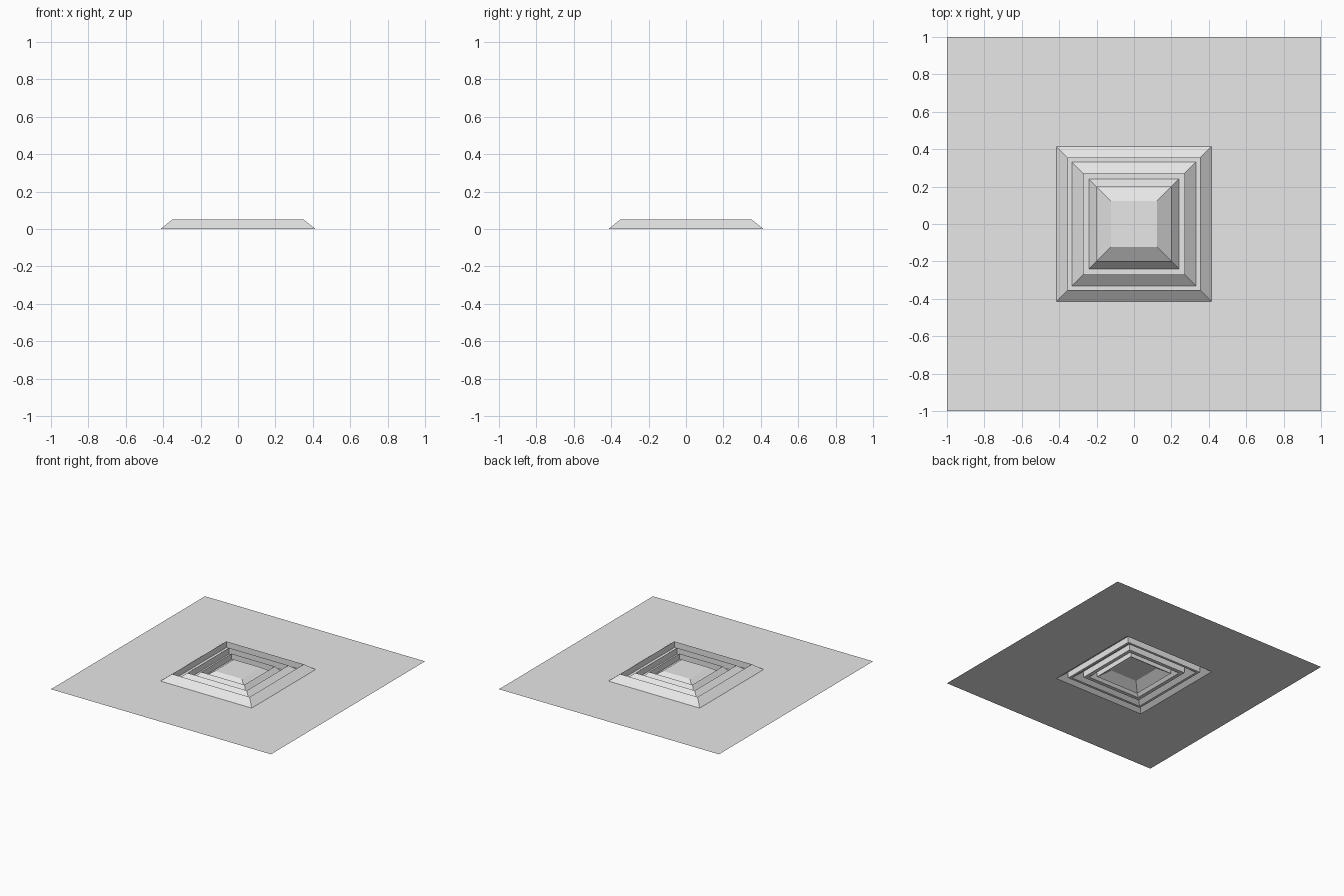
import bpy
import bmesh

cube = bpy.data.objects.get("Cube")
if cube:
    bpy.data.objects.remove(cube, do_unlink=True)

# Single plain grey
grey = bpy.data.materials.new("light_grey")
grey.use_nodes = True
colour = (0.8, 0.8, 0.8, 1)
grey.diffuse_color = colour
grey.node_tree.nodes["Principled BSDF"].inputs["Base Color"].default_value = colour

TOP = 0.05
SIGNS = [(-1, -1), (1, -1), (1, 1), (-1, 1)]


def square_part(name, profile, capped=False):
    """Bridge concentric squares given as (half width, height), outside in."""
    bm = bmesh.new()
    rings = [[bm.verts.new((sx * half, sy * half, z)) for sx, sy in SIGNS]
             for half, z in profile]
    for outer, inner in zip(rings, rings[1:]):
        for i in range(4):
            j = (i + 1) % 4
            bm.faces.new((outer[i], outer[j], inner[j], inner[i]))
    if capped:
        bm.faces.new(rings[-1])
    mesh = bpy.data.meshes.new(name)
    bm.to_mesh(mesh)
    bm.free()
    mesh.materials.append(grey)
    obj = bpy.data.objects.new(name, mesh)
    bpy.context.collection.objects.link(obj)
    return obj


# Flat surrounding sheet
square_part("ground_sheet", [(1, 0), (0.415, 0)])

# Nested ridges: sloping outer side, upright inner side, flat floor to the next
ridges = [("outer_ridge", 0.415, 0.352, 0.332),
          ("middle_ridge", 0.332, 0.27, 0.24),
          ("inner_ridge", 0.24, 0.197, None)]
for name, foot, crest, next_foot in ridges:
    profile = [(foot, 0), (crest, TOP), (crest, 0)]
    if next_foot:
        profile.append((next_foot, 0))
    square_part(name, profile)

# Flat-topped centre block
square_part("centre_platform", [(0.197, 0), (0.123, TOP)], capped=True)
